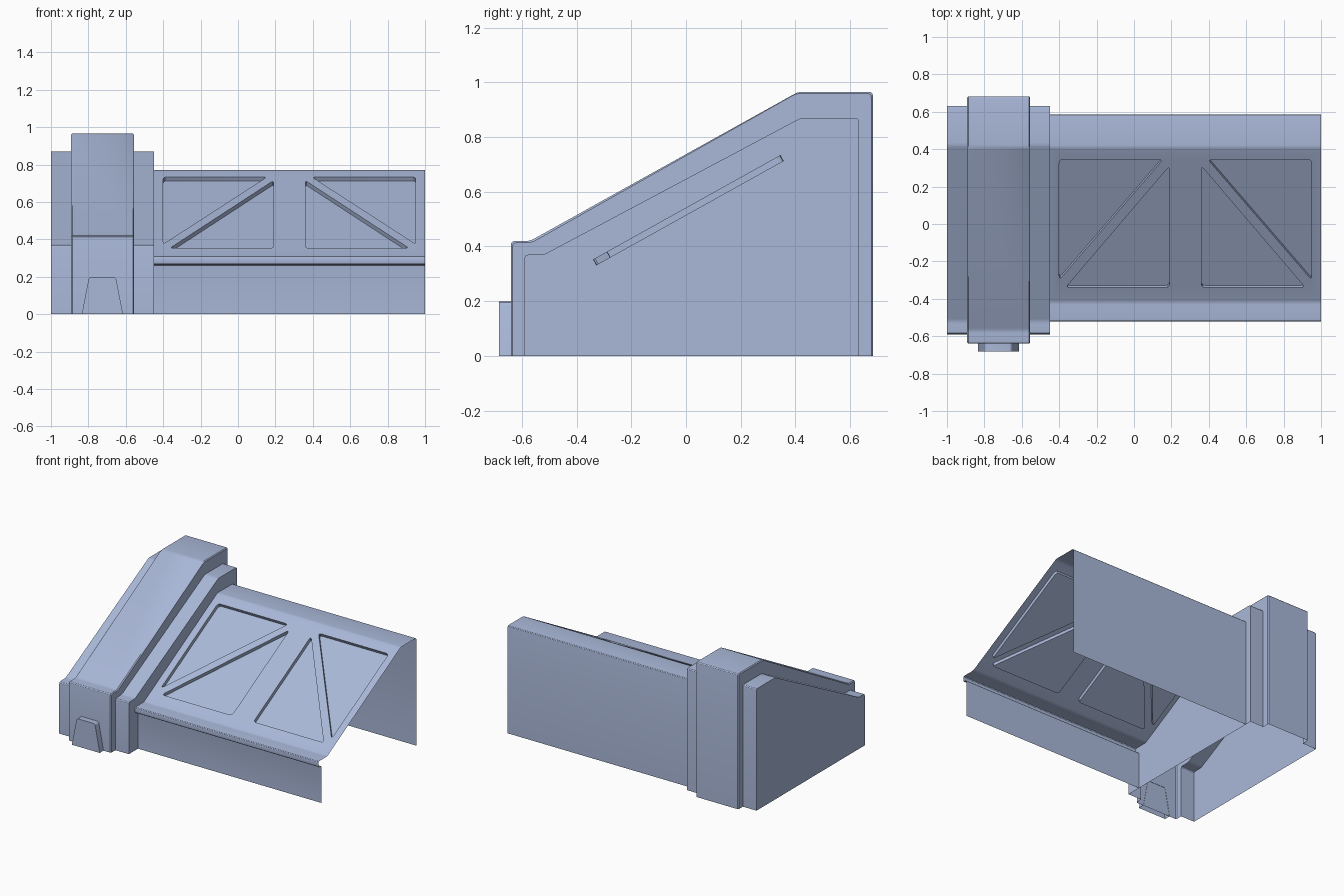
import bpy
import bmesh
import math
from mathutils import Vector

if "Cube" in bpy.data.objects:
    bpy.data.objects.remove(bpy.data.objects["Cube"], do_unlink=True)

# Single painted colour
paint = bpy.data.materials.new("pale_blue_grey")
paint.use_nodes = True
colour = (0.40, 0.48, 0.69, 1)
paint.diffuse_color = colour
paint.node_tree.nodes["Principled BSDF"].inputs["Base Color"].default_value = colour


def round_corners(points, radius, closed=False, steps=3):
    """Replace the corners of a 2D path with small curves."""
    pts = [Vector(p) for p in points]
    out = []
    for i, p in enumerate(pts):
        if not closed and i in (0, len(pts) - 1):
            out.append(p)
            continue
        before, after = pts[i - 1], pts[(i + 1) % len(pts)]
        a = p + (before - p).normalized() * radius
        b = p + (after - p).normalized() * radius
        for k in range(steps + 1):
            t = k / steps
            out.append(a * (1 - t) ** 2 + p * 2 * t * (1 - t) + b * t ** 2)
    return out


def finish(bm, name):
    mesh = bpy.data.meshes.new(name)
    bm.to_mesh(mesh)
    bm.free()
    mesh.materials.append(paint)
    obj = bpy.data.objects.new(name, mesh)
    bpy.context.collection.objects.link(obj)
    bpy.ops.object.select_all(action="DESELECT")
    obj.select_set(True)
    bpy.context.view_layer.objects.active = obj
    bpy.ops.object.shade_smooth_by_angle(angle=math.radians(32))
    return obj


def loft(bm, sections, skip=None):
    """Join (x, yz profile) sections into an open-bottomed skin."""
    rings = [[bm.verts.new((x, p.x, p.y)) for p in prof] for x, prof in sections]
    for a, b in zip(rings, rings[1:]):
        for i in range(len(a) - 1):
            if i != skip:
                bm.faces.new((b[i], b[i + 1], a[i + 1], a[i]))
    return rings


def inset(corners, d):
    return [(y - math.copysign(d, y), z - d if z > 0 else 0) for y, z in corners]


# Buttress: a tall middle band between two lower side bands
band = [(-0.64, 0), (-0.64, 0.42), (-0.57, 0.42), (0.41, 0.965), (0.683, 0.965), (0.683, 0)]
side = [(-0.59, 0), (-0.59, 0.37), (-0.52, 0.37), (0.42, 0.87), (0.632, 0.87), (0.632, 0)]
edge = 0.006
tall = round_corners(band, 0.015)
tall_in = round_corners(inset(band, edge), 0.015)
low = round_corners(side, 0.015)
bm = bmesh.new()
rings = loft(bm, [
    (-1, low), (-0.892, low),
    (-0.892, tall_in), (-0.892 + edge, tall),
    (-0.556 - edge, tall), (-0.556, tall_in),
    (-0.556, low), (-0.45, low)])
bm.faces.new(rings[0])
bm.faces.new(rings[-1][::-1])
finish(bm, "buttress")

# Tapered foot block on the front of the buttress
foot = round_corners([(-0.835, 0), (-0.797, 0.198), (-0.653, 0.198), (-0.615, 0)], 0.015)
bm = bmesh.new()
front = [bm.verts.new((p.x, -0.683, p.y)) for p in foot]
back = [bm.verts.new((p.x, -0.638, p.y)) for p in foot]
bm.faces.new(front[::-1])
for i in range(len(foot) - 1):
    bm.faces.new((front[i], front[i + 1], back[i + 1], back[i]))
finish(bm, "foot_block")

# Wall shell: front wall, lip, sloping roof, flat top and back wall
x0, x1 = -0.45, 1.0
shell = [(-0.487, 0), (-0.487, 0.266), (-0.52, 0.266), (-0.52, 0.308),
         (-0.42, 0.308), (0.41, 0.77), (0.585, 0.77), (0.585, 0)]
path = round_corners(shell, 0.012)
slope = max(range(len(path) - 1),
            key=lambda i: (path[i + 1].x - path[i].x) * (path[i + 1].y - path[i].y))
bm = bmesh.new()
rings = loft(bm, [(x0, path), (x1, path)], skip=slope)

# Sloping face with four recessed triangles, mirrored in pairs
low_end, high_end = path[slope], path[slope + 1]
rise = (high_end.y - low_end.y) / (high_end.x - low_end.x)
normal = Vector((0, -rise, 1)).normalized()
depth = 0.025
mirror_x = 0.275


def on_slope(p):
    return Vector((p.x, p.y, low_end.y + (p.y - low_end.x) * rise))


upper = [(-0.40, 0.345), (0.155, 0.345), (-0.40, -0.30)]
lower = [(0.19, 0.31), (0.19, -0.34), (-0.365, -0.34)]
a, b = rings
outline = [a[slope], a[slope + 1], b[slope + 1], b[slope]]
loops = [outline]
for tri in (upper, lower):
    for flip in (False, True):
        pts = [(2 * mirror_x - x, y) if flip else (x, y) for x, y in tri]
        loops.append([bm.verts.new(on_slope(p)) for p in round_corners(pts, 0.022, True)])

edges = []
for loop in loops:
    for i, v in enumerate(loop):
        w = loop[(i + 1) % len(loop)]
        edges.append(bm.edges.get((v, w)) or bm.edges.new((v, w)))
filled = bmesh.ops.triangle_fill(bm, edges=edges, use_beauty=True, normal=normal)
faces = [f for f in filled["geom"] if isinstance(f, bmesh.types.BMFace)]
for f in faces:
    f.normal_update()
    if f.normal.dot(normal) < 0:
        f.normal_flip()

for loop in loops[1:]:
    floor = [bm.verts.new(v.co - normal * depth) for v in loop]
    base = bm.faces.new(floor)
    base.normal_update()
    if base.normal.dot(normal) < 0:
        base.normal_flip()
    centre = base.calc_center_median()
    for i in range(len(loop)):
        j = (i + 1) % len(loop)
        wall = bm.faces.new((loop[i], loop[j], floor[j], floor[i]))
        wall.normal_update()
        if wall.normal.dot(centre - wall.calc_center_median()) < 0:
            wall.normal_flip()
finish(bm, "wall_shell")
